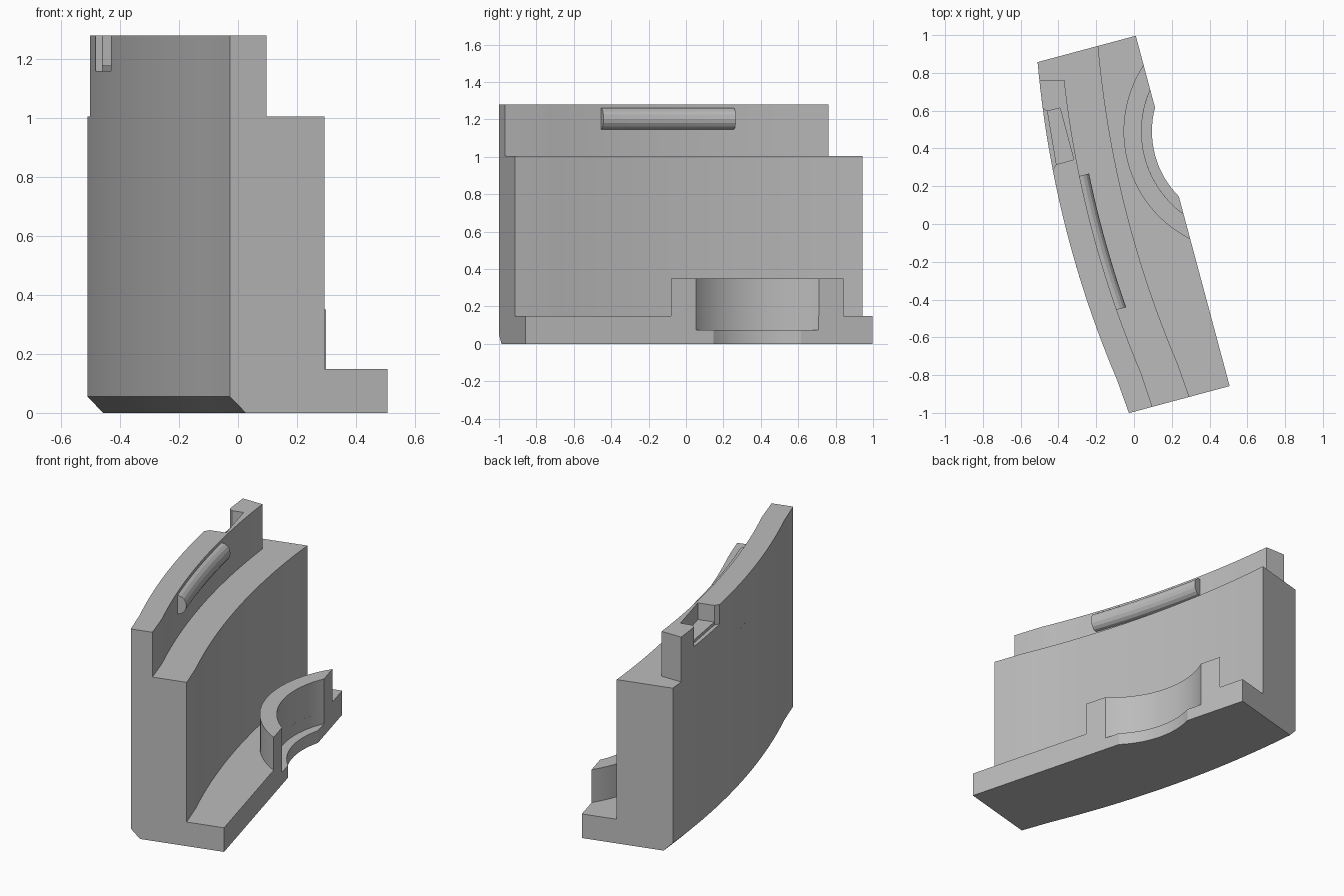
import bpy, bmesh, math
from mathutils import Matrix

if "Cube" in bpy.data.objects:
    bpy.data.objects.remove(bpy.data.objects["Cube"])

TILT = Matrix.Rotation(math.radians(15), 4, 'Z')   # whole part is turned 15 degrees
SIN, COS = math.sin(math.radians(15)), math.cos(math.radians(15))
R = 5.5                                            # radius of the curved wall
HALF = 0.96                                        # half length along the part
KINK = -0.775                                      # the walls run straight beyond here
EDGE = 0.267                                       # straight inner edge
STEP = 1.005                                       # height of the wall below the ridge

grey = bpy.data.materials.new("plain grey")
grey.diffuse_color = (0.5, 0.5, 0.5, 1)
grey.use_nodes = True
grey.node_tree.nodes["Principled BSDF"].inputs["Base Color"].default_value = grey.diffuse_color


def loft(name, rings, turn=True):
    """Closed solid through a row of equal-length rings."""
    bm = bmesh.new()
    rows = [[bm.verts.new(p) for p in ring] for ring in rings]
    n = len(rows[0])
    for a, b in zip(rows, rows[1:]):
        for i in range(n):
            j = (i + 1) % n
            bm.faces.new((a[i], a[j], b[j], b[i]))
    bm.faces.new(rows[0][::-1])
    bm.faces.new(rows[-1])
    if turn:
        bm.transform(TILT)
    bm.normal_update()
    if bm.calc_volume(signed=True) < 0:
        bmesh.ops.reverse_faces(bm, faces=bm.faces[:])
    me = bpy.data.meshes.new(name)
    bm.to_mesh(me)
    bm.free()
    me.materials.append(grey)
    ob = bpy.data.objects.new(name, me)
    bpy.context.collection.objects.link(ob)
    return ob


def prism(name, points, z0, z1, turn=True):
    return loft(name, [[(x, y, z) for x, y in points] for z in (z0, z1)], turn)


def volume(me):
    bm = bmesh.new()
    bm.from_mesh(me)
    v = bm.calc_volume(signed=True)
    bm.free()
    return v


def cut(target, tool):
    """Subtract the tool, keeping the first solver that gives a sound solid."""
    before = volume(target.data)
    for solver in ('EXACT', 'MANIFOLD', 'FLOAT'):
        mod = target.modifiers.new("cut", 'BOOLEAN')
        mod.operation, mod.solver, mod.object = 'DIFFERENCE', solver, tool
        bpy.context.view_layer.update()
        shape = target.evaluated_get(bpy.context.evaluated_depsgraph_get())
        me = bpy.data.meshes.new_from_object(shape)
        target.modifiers.remove(mod)
        if 0.6 * before < volume(me) < 0.9999 * before:
            target.data = me
            break
    bpy.data.objects.remove(tool)


def bow(mid, t):
    return mid + t * t / (2 * R)


stations = [KINK + (HALF - KINK) * i / 24 for i in range(25)]


# Curved wall with base flange and chamfered outer foot
def section(t, outer, wall):
    return [(s, t, z) for s, z in (
        (outer + 0.055, 0), (outer, 0.055), (outer, STEP), (wall, STEP),
        (wall, 0.148), (EDGE, 0.148), (EDGE, 0))]


body = loft("curved_wall", [section(-HALF, -0.285, 0.046)] + [
    section(t, bow(-0.355, t), bow(-0.023, t)) for t in stations])

# Round recess geometry
CS, CT = 0.69, 0.323


def disc(radius):
    return [(CS + radius * math.cos(math.tau * i / 96),
             CT + radius * math.sin(math.tau * i / 96)) for i in range(96)]


def arc(radius, steps=32):
    a = math.acos((CS - EDGE) / radius)
    return [(CS - radius * math.cos(-a + 2 * a * i / steps),
             CT + radius * math.sin(-a + 2 * a * i / steps)) for i in range(steps + 1)]


cut(body, prism("recess_cutter", disc(0.543), 0.075, 0.5))
cut(body, prism("notch_cutter", disc(0.488), -0.1, 0.2))

# Raised collar around the recess, flush with the inner edge
collar = prism("collar", arc(0.638) + arc(0.543)[::-1], 0.148, 0.35)


# Ridge on top of the wall, its far end squared off
def ridge_ring(outer, inner, t_outer, t_inner):
    return [(outer, t_outer, STEP), (outer, t_outer, 1.28),
            (inner, t_inner, 1.28), (inner, t_inner, STEP)]


def end_t(mid):
    t = 0.8
    for _ in range(5):
        t = (0.763 - bow(mid, t) * SIN) / COS
    return t


rings = [ridge_ring(-0.285, -0.157, -HALF, -HALF)]
to, ti = end_t(-0.355), end_t(-0.222)
for i in range(25):
    f = i / 24
    a, b = KINK + (to - KINK) * f, KINK + (ti - KINK) * f
    rings.append(ridge_ring(bow(-0.355, a), bow(-0.222, b), a, b))
ridge = loft("ridge", rings)

# Pocket in the outer side of the ridge, with a flared lip
pocket = [(-0.6, 0.611), (-0.481, 0.611), (-0.46, 0.597), (-0.392, 0.614),
          (-0.319, 0.341), (-0.413, 0.315), (-0.429, 0.288), (-0.6, 0.288)]
cut(ridge, prism("pocket_cutter", pocket, 1.178, 1.5, False))
lip = [(-0.6, 0.611), (-0.481, 0.611), (-0.46, 0.597), (-0.413, 0.315),
       (-0.429, 0.288), (-0.6, 0.288)]
cut(ridge, prism("lip_cutter", lip, 1.16, 1.2, False))

# Half-round rail on the inner face of the ridge
rail_rings = []
for i in range(13):
    t = -0.415 + 0.735 * i / 12
    base = bow(-0.222, t)
    rail_rings.append([(base + 0.052 * math.cos(a), t, 1.203 + 0.057 * math.sin(a))
                       for a in (-math.pi / 2 + math.pi * k / 8 for k in range(9))])
rail = loft("rail", rail_rings)

# Smooth curves, crisp edges
bpy.ops.object.select_all(action='DESELECT')
for ob in (body, collar, ridge, rail):
    ob.select_set(True)
bpy.context.view_layer.objects.active = body
bpy.ops.object.shade_smooth_by_angle(angle=math.radians(20))
